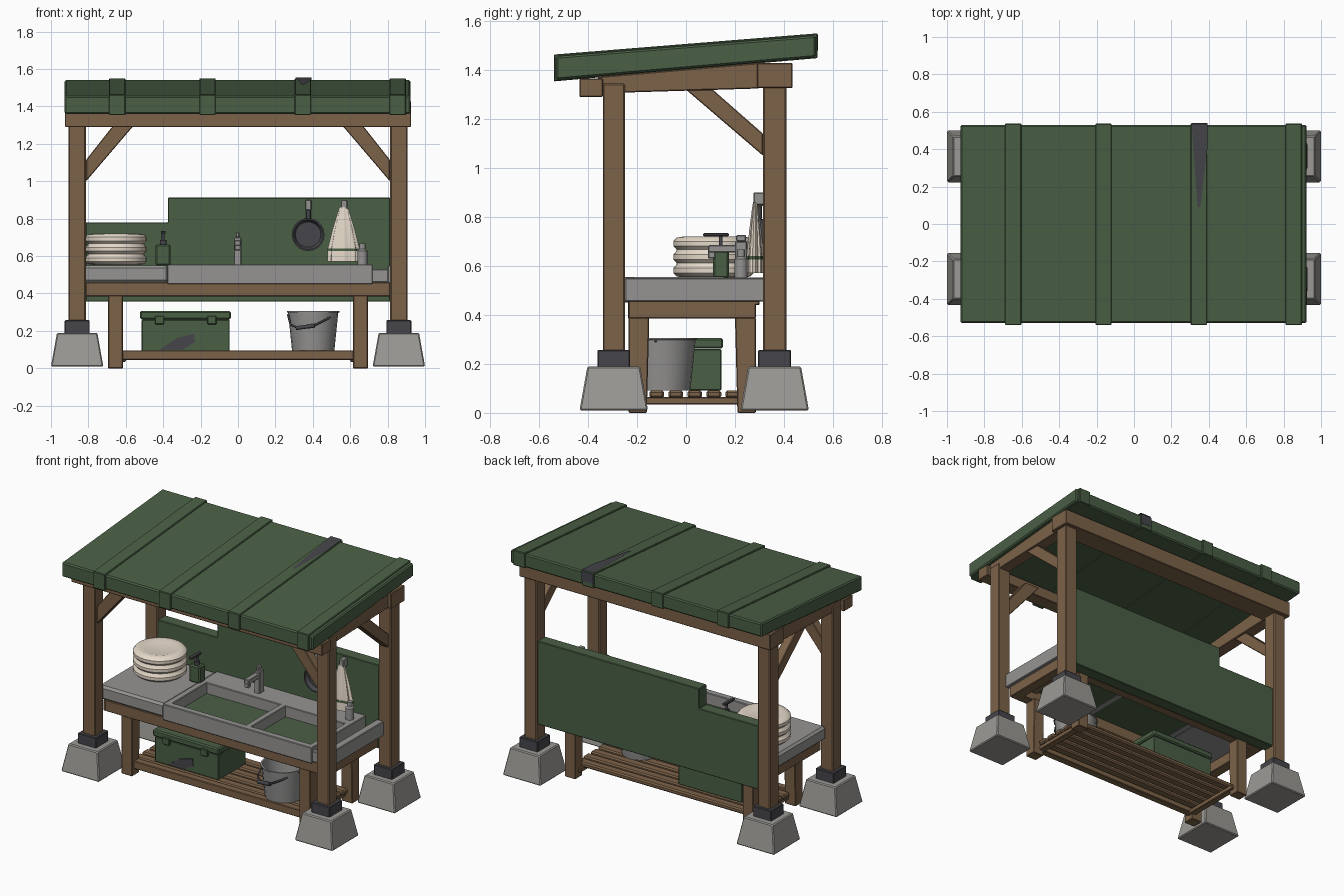
import bpy, bmesh, math
from mathutils import Matrix, Vector

if "Cube" in bpy.data.objects:
    bpy.data.objects.remove(bpy.data.objects["Cube"])


def mat(name, r, g, b):
    m = bpy.data.materials.new(name)
    m.diffuse_color = (r, g, b, 1)
    m.use_nodes = True
    m.node_tree.nodes["Principled BSDF"].inputs["Base Color"].default_value = m.diffuse_color
    return m


GREEN = mat("green paint", .068, .115, .06)
WOOD = mat("brown wood", .20, .122, .066)
STONE = mat("pale concrete", .33, .32, .30)
STEEL = mat("grey metal", .30, .295, .29)
DARK = mat("dark metal", .062, .06, .07)
CREAM = mat("cream cloth", .78, .69, .58)


def finish(name, bm, m, smooth=False, bevel=0):
    bmesh.ops.recalc_face_normals(bm, faces=bm.faces)
    me = bpy.data.meshes.new(name)
    bm.to_mesh(me)
    bm.free()
    me.materials.append(m)
    ob = bpy.data.objects.new(name, me)
    bpy.context.collection.objects.link(ob)
    if bevel:
        b = ob.modifiers.new("bevel", "BEVEL")
        b.width, b.segments = bevel, 1
    if smooth:
        bpy.ops.object.select_all(action="DESELECT")
        ob.select_set(True)
        bpy.context.view_layer.objects.active = ob
        bpy.ops.object.shade_smooth_by_angle(angle=math.radians(40))
    return ob


def box(name, m, x0, x1, y0, y1, z0, z1, bevel=.004, taper=1.0):
    """Box from its limits; taper scales the top."""
    bm = bmesh.new()
    bmesh.ops.create_cube(bm, size=1)
    for v in bm.verts:
        s = taper if v.co.z > 0 else 1
        v.co = ((x0 + x1) / 2 + v.co.x * s * (x1 - x0),
                (y0 + y1) / 2 + v.co.y * s * (y1 - y0),
                (z0 + z1) / 2 + v.co.z * (z1 - z0))
    return finish(name, bm, m, bevel=bevel)


def prism(name, m, pts, axis, a, b, bevel=.004):
    """Profile extruded along x (pts are y,z) or y (pts are x,z) or z."""
    bm = bmesh.new()

    def at(p, t):
        return {"x": (t, p[0], p[1]), "y": (p[0], t, p[1])}[axis]
    lo = [bm.verts.new(at(p, a)) for p in pts]
    hi = [bm.verts.new(at(p, b)) for p in pts]
    bm.faces.new(lo)
    bm.faces.new(hi)
    for i in range(len(pts)):
        j = (i + 1) % len(pts)
        bm.faces.new((lo[i], lo[j], hi[j], hi[i]))
    return finish(name, bm, m, bevel=bevel)


def lathe(name, m, prof, loc, n=20, turn=None, ripple=0, squash=1):
    """Spin an (r, z) profile round z; ripple pleats it."""
    bm = bmesh.new()
    rings = []
    for r, z in prof:
        ring = []
        for i in range(n):
            t = math.tau * i / n
            q = r * (1 + ripple * math.cos(8 * t))
            ring.append(bm.verts.new((q * math.cos(t), q * math.sin(t) * squash, z)))
        rings.append(ring)
    for a, b in zip(rings, rings[1:]):
        for i in range(n):
            j = (i + 1) % n
            bm.faces.new((a[i], a[j], b[j], b[i]))
    bm.faces.new(rings[0])
    bm.faces.new(rings[-1])
    if turn:
        bm.transform(turn)
    bm.transform(Matrix.Translation(Vector(loc)))
    return finish(name, bm, m, smooth=True)


def wire(name, m, pts, r):
    c = bpy.data.curves.new(name, "CURVE")
    c.dimensions = "3D"
    c.bevel_depth, c.bevel_resolution, c.use_fill_caps = r, 1, True
    s = c.splines.new("POLY")
    s.points.add(len(pts) - 1)
    for p, q in zip(s.points, pts):
        p.co = (*q, 1)
    c.materials.append(m)
    ob = bpy.data.objects.new(name, c)
    bpy.context.collection.objects.link(ob)


# Four footings, shoes and posts
for sx in (-1, 1):
    for y, w in ((-.295, .045), (.362, .048)):
        x = .86 * sx
        box("footing", STONE, x - .14, x + .14, y - .14, y + .14, .01, .19, .006, .77)
        box("post_shoe", DARK, x - .067, x + .067, y - .067, y + .067, .185, .257)
        box("post", WOOD, x - .046, x + .046, y - w, y + w, .25, 1.345, .006)
    # Side beam, side brace and front brace
    prism("side_beam", WOOD, [(-.36, 1.305), (.3, 1.325), (.3, 1.43), (-.36, 1.373)],
          "x", sx * .82, sx * .90)
    prism("side_brace", WOOD, [(0, 1.32), (.315, 1.05), (.315, 1.14), (.11, 1.32)],
          "x", sx * .83, sx * .89)
    prism("front_brace", WOOD, [(sx * .812, 1.0), (sx * .812, 1.115), (sx * .67, 1.295),
                                (sx * .56, 1.295)], "y", -.325, -.265)
    # Tapered table legs
    for y0, y1, k in ((-.235, -.15, .01), (.285, .2, -.01)):
        prism("table_leg", WOOD, [(y0, 0), (y1 - k, 0), (y1, .39), (y0, .39)],
              "x", sx * .615, sx * .695)
    box("table_side_apron", WOOD, *sorted((sx * .76, sx * .83)), -.235, .285, .385, .457)
    box("shelf_bearer", WOOD, *sorted((sx * .60, sx * .645)), -.2, .25, .035, .065)

# Front and back roof beams
box("front_beam", WOOD, -.925, .925, -.435, -.34, 1.29, 1.366)
box("back_beam", WOOD, -.925, .925, .29, .435, 1.327, 1.43)


# Sloping roof with straps and worn patch
def slope(y):
    return 1.456 + (y + .535) * .0804


prism("roof", GREEN, [(-.53, 1.36), (.53, 1.452), (.53, slope(.53)), (-.53, slope(-.53))],
      "x", -.928, .922, .008)
for x0 in (-.69, -.207, .303, .81):
    prism("roof_strap", GREEN, [(-.54, 1.354), (.537, 1.449), (.537, slope(.537) + .008),
                                (-.54, slope(-.54) + .008)], "x", x0, x0 + .088)
bm = bmesh.new()
bm.faces.new([bm.verts.new((x, y, slope(y) + .012)) for x, y in
              ((.34, .09), (.355, .09), (.392, .4), (.392, .535), (.308, .535))])
finish("roof_worn_patch", bm, DARK)
box("strap_worn_end", DARK, .308, .392, .535, .539, 1.48, 1.545, 0)

# Stepped back panel
prism("back_panel", GREEN, [(-.815, .357), (.815, .357), (.815, .912), (-.375, .912),
                            (-.375, .78), (-.815, .78)], "y", .318, .398)

# Table frame and lower shelf
box("table_front_apron", WOOD, -.815, .815, -.237, -.17, .385, .46)
box("table_back_apron", WOOD, -.815, .815, .22, .285, .385, .457)
box("table_end_board", WOOD, .66, .83, -.235, .3, .44, .462)
box("shelf_rail", WOOD, -.62, .62, -.215, -.165, .045, .096)
for i in range(5):
    y = -.15 + i * .078
    box("shelf_slat", WOOD, -.66, .66, y, y + .06, .06, .092, .008)

# Left worktop, and sink walls with two green basins
box("worktop", STEEL, -.86, -.37, -.245, .315, .458, .55, .014)
box("sink_front", STEEL, -.378, .72, -.255, -.21, .45, .556)
box("sink_back_ledge", STEEL, -.378, .72, .15, .318, .455, .554)
for x0, x1 in ((-.378, -.335), (.205, .245), (.68, .72)):
    box("sink_wall", STEEL, x0, x1, -.22, .16, .455, .555)
box("sink_floor", GREEN, -.34, .69, -.22, .16, .458, .482, 0)
box("side_rim", STEEL, .80, .85, -.25, .318, .455, .55)
box("side_rim_front", STEEL, .715, .82, -.245, -.21, .46, .53)

# Tap
box("tap_body", STEEL, -.022, .018, .2, .25, .55, .70)
box("tap_spout", STEEL, -.02, .016, .09, .22, .655, .685)
box("tap_nozzle", STEEL, -.018, .014, .09, .12, .63, .66)
box("tap_lever", STEEL, -.012, .008, .205, .245, .70, .727)

# Soap dispenser with pump, and small jar
box("soap_bottle", GREEN, -.44, -.36, .11, .175, .55, .663, .008)
lathe("soap_neck", DARK, [(.018, 0), (.018, .025), (.008, .025), (.008, .07)], (-.4, .142, .66), 10)
box("soap_pump", DARK, -.413, -.387, .07, .175, .72, .735)
lathe("small_jar", STEEL, [(.027, 0), (.027, .075), (.016, .085), (.016, .115)], (.665, .225, .553), 12)

# Pile of folded cloth rounds
prof = [(.12, 0)]
for k in range(3):
    z = k * .055
    prof += [(.15, z + .004), (.164, z + .018), (.164, z + .038), (.152, z + .052)]
prof += [(.12, .168), (.09, .16)]
lathe("cloth_pile", CREAM, prof, (-.652, .112, .553), 28)

# Hanging pan
lathe("pan", DARK, [(.075, 0), (.088, .035), (.08, .035), (.068, .01)], (.375, .316, .715), 20,
      Matrix.Rotation(math.radians(90), 4, "X"))
box("pan_handle", DARK, .363, .389, .293, .31, .79, .87)
box("pan_hook", STEEL, .36, .392, .29, .32, .845, .90)

# Hanging towel with green band
lathe("towel", CREAM, [(.08, 0), (.078, .07), (.055, .17), (.03, .26), (.02, .29)],
      (.565, .283, .572), 48, None, .09, .42)
lathe("towel_band", GREEN, [(.0815, .055), (.0795, .069)], (.565, .283, .572), 48, None, .09, .43)
box("towel_hook", STEEL, .55, .585, .275, .32, .85, .90)

# Storage box with lid, latches and worn patch
box("storage_box", GREEN, -.515, -.045, -.14, .145, .092, .26)
box("storage_lid", GREEN, -.525, -.038, -.15, .152, .262, .306, .008)
for x in (-.42, -.14):
    box("box_latch", GREEN, x - .025, x + .025, -.162, -.14, .235, .28)
prism("box_worn_patch", DARK, [(-.42, .098), (-.30, .098), (-.23, .14), (-.235, .185), (-.33, .16)],
      "y", -.144, -.139, 0)

# Bucket and wire handle
lathe("bucket", STEEL, [(.113, 0), (.134, .205), (.140, .207), (.140, .214), (.128, .214), (.106, .015)],
      (.402, -.095, .092), 20)
wire("bucket_handle", DARK, [(.268, -.10, .285), (.28, -.19, .235), (.32, -.235, .215),
                             (.40, -.245, .225), (.47, -.22, .26), (.53, -.12, .295)], .006)
wire("bucket_grip", DARK, [(.31, -.235, .215), (.41, -.248, .228)], .012)
